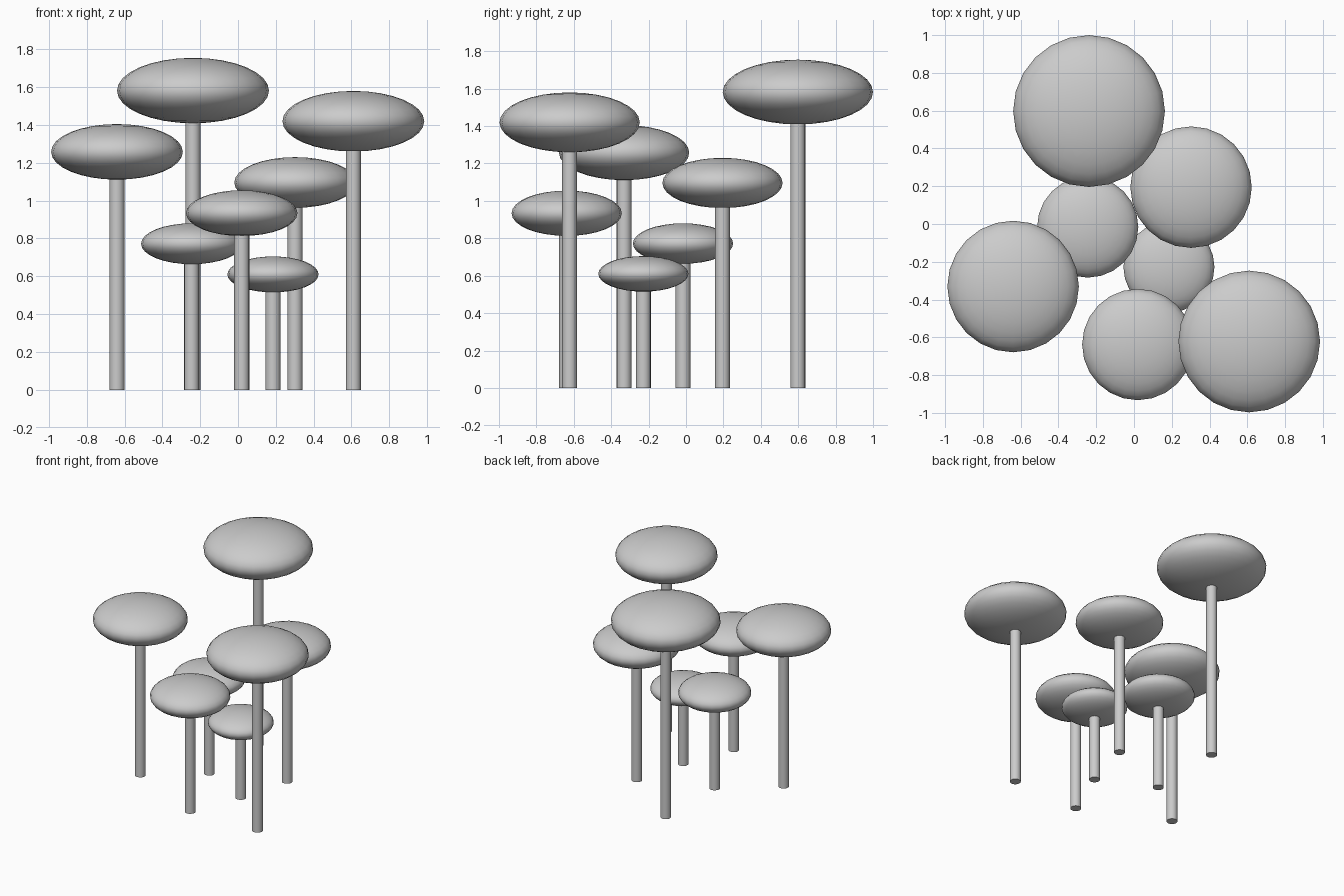
import bpy, math

if "Cube" in bpy.data.objects:
    bpy.data.objects.remove(bpy.data.objects["Cube"])

# x, y of each stalk, ordered from shortest to tallest
spots = [(0.185, -0.228), (-0.245, -0.016), (0.02, -0.638), (0.302, 0.195),
         (-0.64, -0.331), (0.61, -0.622), (-0.238, 0.598)]

def smooth(obj, name):
    obj.name = name
    bpy.ops.object.shade_smooth_by_angle(angle=math.radians(40))

for i, (x, y) in enumerate(spots):
    height = 0.61 + 0.162 * i          # level of the cap's middle
    radius = 0.241 + 0.0268 * i
    half = 0.095 + 0.013 * i

    # round stalk reaching into the cap
    bpy.ops.mesh.primitive_cylinder_add(vertices=16, radius=0.04, depth=height,
                                        location=(x, y, height / 2))
    smooth(bpy.context.object, f"stalk_{i + 1}")

    # flattened cap
    bpy.ops.mesh.primitive_uv_sphere_add(segments=24, ring_count=16, radius=1,
                                         location=(x, y, height))
    cap = bpy.context.object
    cap.scale = (radius, radius, half)
    bpy.ops.object.transform_apply(location=False, rotation=False, scale=True)
    smooth(cap, f"cap_{i + 1}")
